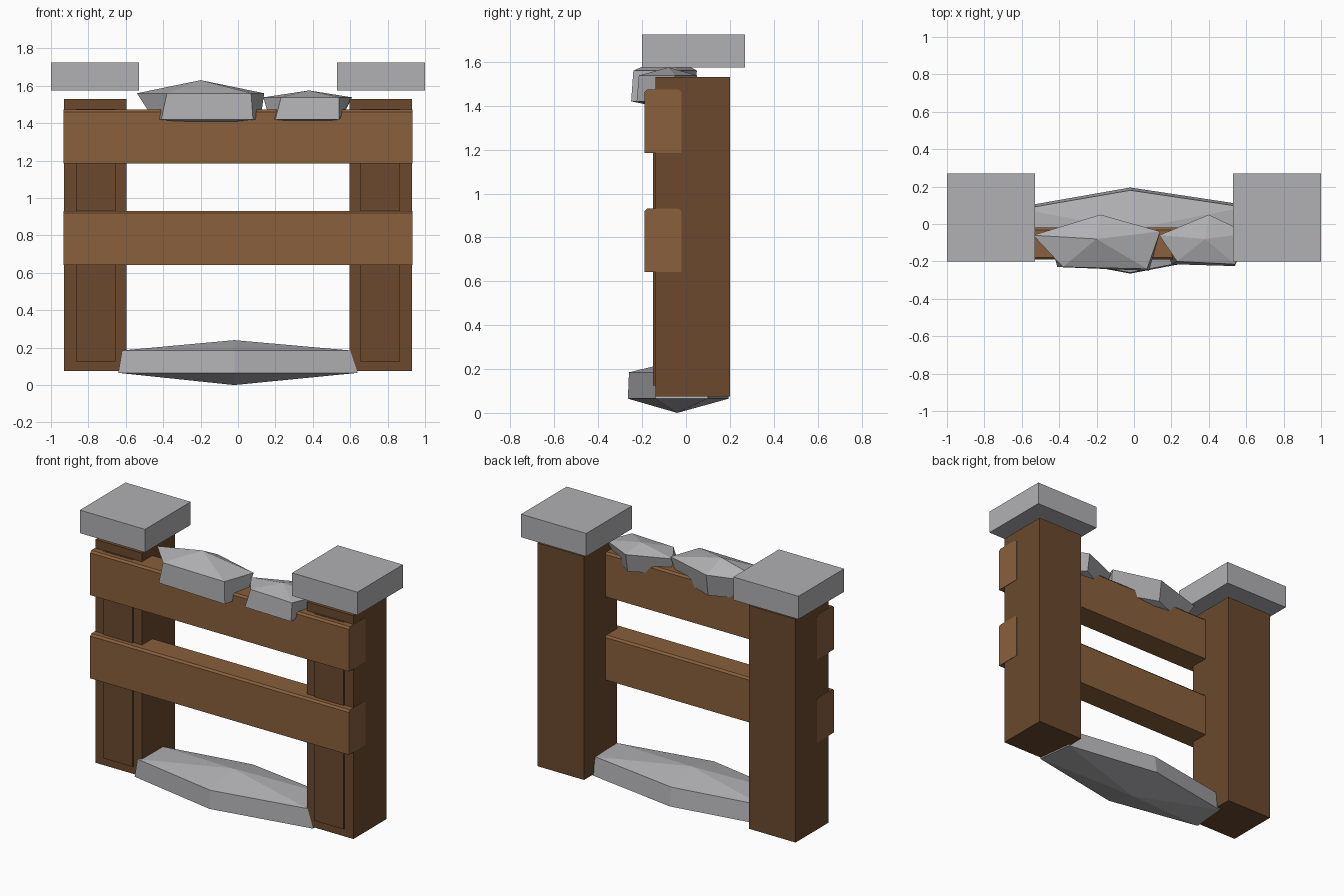
import bpy
import bmesh
from mathutils import Vector

default = bpy.data.objects.get("Cube")
if default:
    bpy.data.objects.remove(default, do_unlink=True)


def make_material(name, color):
    mat = bpy.data.materials.new(name)
    mat.use_nodes = True
    mat.diffuse_color = color
    mat.node_tree.nodes["Principled BSDF"].inputs["Base Color"].default_value = color
    return mat


dark_wood = make_material("dark wood", (0.145, 0.066, 0.026, 1))
light_wood = make_material("light wood", (0.25, 0.115, 0.045, 1))
grey_stone = make_material("grey stone", (0.44, 0.44, 0.46, 1))


def finish(name, bm, mat):
    bmesh.ops.recalc_face_normals(bm, faces=bm.faces[:])
    mesh = bpy.data.meshes.new(name)
    bm.to_mesh(mesh)
    bm.free()
    mesh.materials.append(mat)
    obj = bpy.data.objects.new(name, mesh)
    bpy.context.collection.objects.link(obj)
    return obj


def box(name, low, high, mat, top_bevel=0):
    """Box between two corners, optionally with bevelled long top edges."""
    low, high = Vector(low), Vector(high)
    center, size = (low + high) / 2, high - low
    bm = bmesh.new()
    bmesh.ops.create_cube(bm, size=1)
    for v in bm.verts:
        v.co = center + v.co * size
    if top_bevel:
        edges = [e for e in bm.edges
                 if all(v.co.z > center.z for v in e.verts)
                 and abs(e.verts[0].co.x - e.verts[1].co.x) > size.x / 2]
        bmesh.ops.bevel(bm, geom=edges, offset=top_bevel, segments=1, affect='EDGES')
    return finish(name, bm, mat)


def stone(name, top_ring, top_z, bottom_ring, bottom_z, peak, base):
    """Faceted rock: two rings joined by a band, closed by a fan at each end."""
    bm = bmesh.new()
    upper = [bm.verts.new((x, y, top_z)) for x, y in top_ring]
    lower = [bm.verts.new((x, y, bottom_z)) for x, y in bottom_ring]
    tip, foot = bm.verts.new(peak), bm.verts.new(base)
    for i in range(len(upper)):
        j = (i + 1) % len(upper)
        bm.faces.new((lower[i], lower[j], upper[j], upper[i]))
        bm.faces.new((upper[i], upper[j], tip))
        bm.faces.new((lower[j], lower[i], foot))
    return finish(name, bm, grey_stone)


def mirrored_box(part, low, high, mat):
    """Same box on both sides of the model."""
    box("left_" + part, low, high, mat)
    box("right_" + part, (-high[0], low[1], low[2]), (-low[0], high[1], high[2]), mat)


# Posts with raised front panels and floating cap blocks
mirrored_box("post", (0.595, -0.14, 0.075), (0.93, 0.2, 1.53), dark_wood)
mirrored_box("post_panel", (0.655, -0.15, 0.125), (0.865, -0.13, 1.475), dark_wood)
mirrored_box("cap", (0.53, -0.2, 1.575), (1, 0.27, 1.725), grey_stone)

# Cross planks
for name, bottom in (("upper_plank", 1.185), ("lower_plank", 0.643)):
    box(name, (-0.932, -0.19, bottom), (0.932, -0.02, bottom + 0.288), light_wood,
        top_bevel=0.012)

# Threshold stone on the ground
stone("threshold_stone",
      [(-0.62, -0.15), (-0.02, -0.26), (0.6, -0.14), (0.59, 0.09), (-0.02, 0.18), (-0.6, 0.08)],
      0.185,
      [(-0.64, -0.15), (-0.02, -0.265), (0.64, -0.14), (0.61, 0.1), (-0.02, 0.195), (-0.62, 0.09)],
      0.065, (-0.02, -0.03, 0.24), (-0.02, -0.04, 0))

# Stones resting on the upper plank
stone("large_top_stone",
      [(-0.38, -0.23), (0.07, -0.24), (0.14, -0.04), (-0.18, 0.05), (-0.54, -0.06)], 1.56,
      [(-0.41, -0.23), (0.08, -0.25), (0.12, -0.08), (-0.18, 0.03), (-0.45, -0.08)], 1.42,
      (-0.2, -0.08, 1.63), (-0.18, -0.1, 1.39))
stone("small_top_stone",
      [(0.23, -0.2), (0.54, -0.215), (0.61, -0.05), (0.4, 0.05), (0.135, -0.06)], 1.538,
      [(0.2, -0.215), (0.54, -0.225), (0.55, -0.08), (0.4, 0.03), (0.17, -0.09)], 1.42,
      (0.38, -0.08, 1.575), (0.38, -0.1, 1.4))
